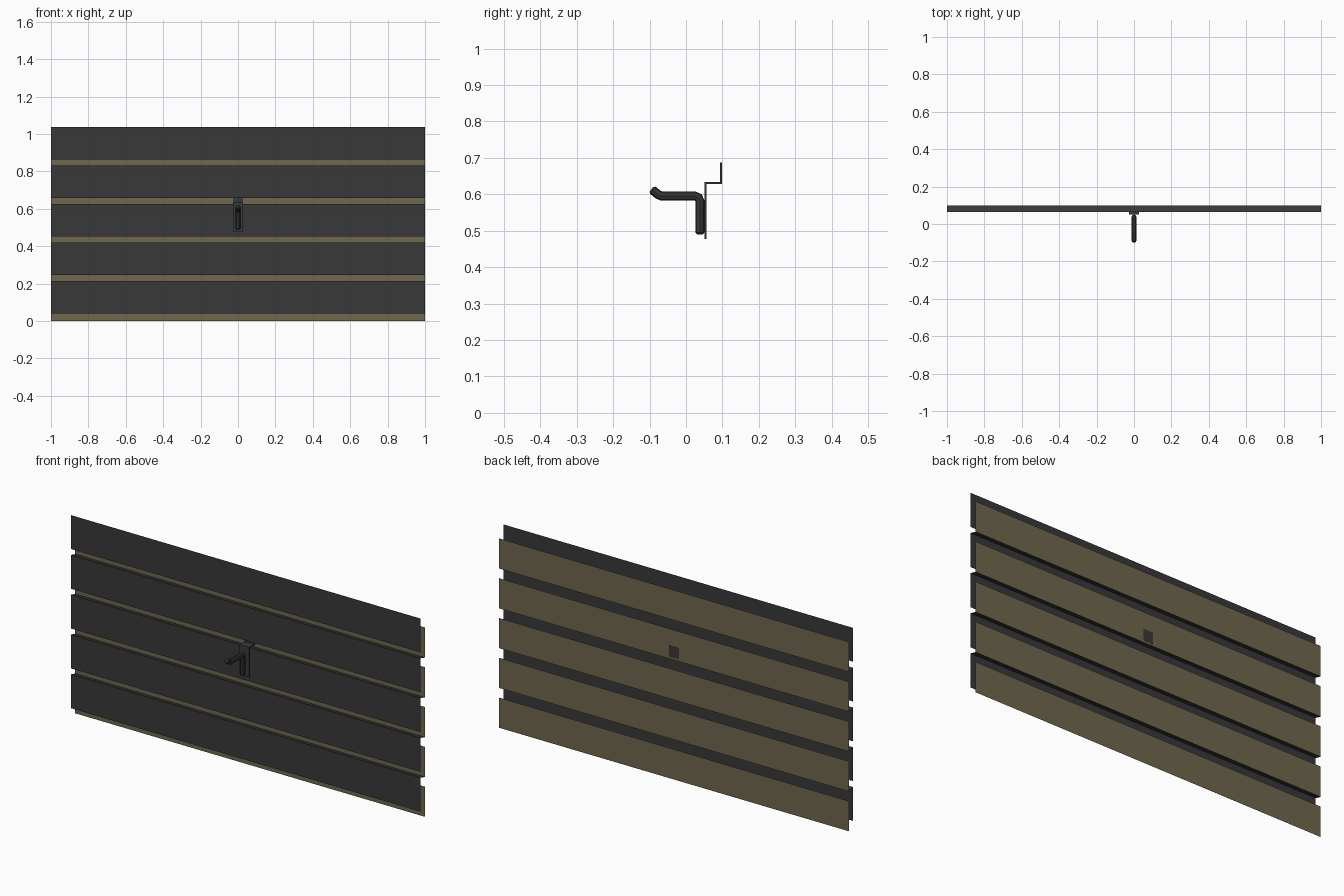
import bpy, bmesh

if "Cube" in bpy.data.objects:
    bpy.data.objects.remove(bpy.data.objects["Cube"])

def material(name, color):
    m = bpy.data.materials.new(name)
    m.diffuse_color = color
    m.use_nodes = True
    m.node_tree.nodes["Principled BSDF"].inputs["Base Color"].default_value = m.diffuse_color
    return m

DARK = material("charcoal", (0.04, 0.04, 0.04, 1))
BROWN = material("olive_brown", (0.16, 0.135, 0.075, 1))

def strip(name, profile, half, mat):
    """Sheet made by sweeping an open (y, z) profile along x."""
    bm = bmesh.new()
    rows = [[bm.verts.new((s * half, y, z)) for s in (-1, 1)] for y, z in profile]
    for a, b in zip(rows, rows[1:]):
        bm.faces.new((a[0], a[1], b[1], b[0]))
    me = bpy.data.meshes.new(name)
    bm.to_mesh(me)
    bm.free()
    me.materials.append(mat)
    ob = bpy.data.objects.new(name, me)
    bpy.context.collection.objects.link(ob)
    return ob

# Slat wall: dark front boards, ledges and brown back boards
COUNT, PITCH = 5, 0.2058
FRONT, BACK = 0.063, 0.098
for i in range(COUNT):
    z = i * PITCH
    front = [(FRONT, z + 0.04), (FRONT, z + 0.215)]
    if i < COUNT - 1:
        front.append((BACK, z + PITCH))
    strip(f"front_slat_{i + 1}", front, 1, DARK)
    strip(f"back_slat_{i + 1}", [(BACK, z), (BACK, z + 0.156)], 1, BROWN)

# Bent bracket plate hooked into the groove
plate = strip("hook_bracket",
              [(0.0535, 0.478), (0.0535, 0.631), (0.0965, 0.631), (0.0965, 0.687)],
              0.028, DARK)
mod = plate.modifiers.new("thickness", "SOLIDIFY")
mod.thickness = 0.005
mod.offset = 0
mod.use_even_offset = True

# Round peg: welded leg, forward arm, upturned tip, tapered ends
path = [(0.038, 0.490, 0.65), (0.038, 0.495, 1), (0.038, 0.582, 1),
        (0.034, 0.591, 1), (0.025, 0.595, 1), (-0.066, 0.595, 1),
        (-0.076, 0.599, 1), (-0.091, 0.611, 1), (-0.095, 0.614, 0.65)]
cu = bpy.data.curves.new("hook_peg", "CURVE")
cu.dimensions = "3D"
cu.bevel_depth = 0.0125
cu.bevel_resolution = 2
cu.use_fill_caps = True
sp = cu.splines.new("POLY")
sp.points.add(len(path) - 1)
for p, (y, z, r) in zip(sp.points, path):
    p.co = (0, y, z, 1)
    p.radius = r
cu.materials.append(DARK)
peg = bpy.data.objects.new("hook_peg", cu)
bpy.context.collection.objects.link(peg)
bpy.context.view_layer.objects.active = peg
peg.select_set(True)
bpy.ops.object.convert(target="MESH")
bpy.ops.object.shade_smooth_by_angle()
